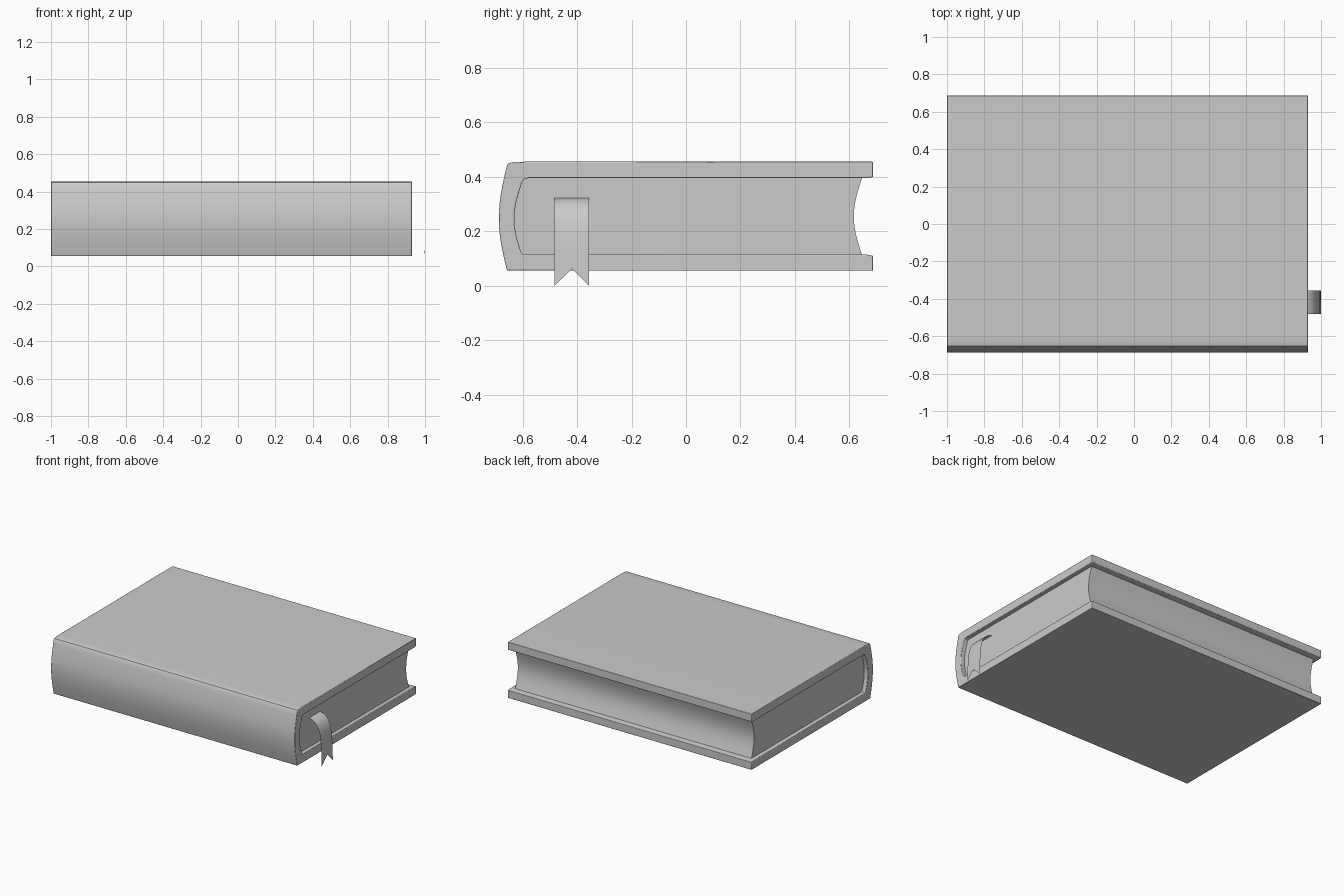
import bpy, bmesh, math

if "Cube" in bpy.data.objects:
    bpy.data.objects.remove(bpy.data.objects["Cube"])

Z0, Z1 = 0.055, 0.455          # outside of the boards
I0, I1 = 0.114, 0.395          # inside of the boards


def bow(y_end, y_mid, z_a, z_b, n=14):
    """Bowed line from z_a to z_b, y_end at both ends and y_mid halfway."""
    pts = []
    for i in range(n + 1):
        t = i / n
        pts.append((y_end + (y_mid - y_end) * math.sin(math.pi * t),
                    z_a + (z_b - z_a) * t))
    return pts


def finish(bm, name, bevel=0.0):
    bmesh.ops.recalc_face_normals(bm, faces=bm.faces[:])
    me = bpy.data.meshes.new(name)
    bm.to_mesh(me)
    bm.free()
    ob = bpy.data.objects.new(name, me)
    bpy.context.collection.objects.link(ob)
    if bevel:
        m = ob.modifiers.new("soft_edges", "BEVEL")
        m.width, m.segments = bevel, 2
        m.limit_method, m.angle_limit = "ANGLE", math.radians(40)
    bpy.ops.object.select_all(action="DESELECT")
    ob.select_set(True)
    bpy.context.view_layer.objects.active = ob
    bpy.ops.object.shade_smooth_by_angle(angle=math.radians(35))
    return ob


def extrude_x(name, profile, x0, x1, bevel):
    """Close a (y, z) profile and extrude it from x0 to x1."""
    bm = bmesh.new()
    face = bm.faces.new([bm.verts.new((x0, y, z)) for y, z in profile])
    res = bmesh.ops.extrude_face_region(bm, geom=[face], use_keep_orig=True)
    moved = [g for g in res["geom"] if isinstance(g, bmesh.types.BMVert)]
    bmesh.ops.translate(bm, verts=moved, vec=(x1 - x0, 0, 0))
    return finish(bm, name, bevel)


# Cover: two boards joined by a rounded spine
outer = bow(-0.657, -0.687, Z0, 0.442) + [(-0.652, 0.449), (-0.638, 0.453), (-0.595, Z1)]
inner = [(-0.575, I1), (-0.59, 0.393), (-0.599, 0.386)] + bow(-0.602, -0.63, 0.378, I0)
cover = outer + [(0.687, Z1), (0.687, 0.399), (0.665, I1)] + inner + [(0.665, I0), (0.687, 0.11), (0.687, Z0)]
extrude_x("cover", cover, -1.0, 0.93, 0.003)

# Page block: fits the spine, hollow fore edge
pages = bow(-0.602, -0.63, I0, 0.378) + [(-0.599, 0.386), (-0.59, 0.393), (-0.575, I1)]
pages += bow(0.646, 0.616, I1, I0)
extrude_x("pages", pages, -0.97, 0.90, 0)

# Bookmark ribbon: thin strip curling down, with a notched end
path = [(0.86, 0.324), (0.90, 0.322), (0.925, 0.314), (0.945, 0.302), (0.962, 0.285),
        (0.975, 0.262), (0.985, 0.23), (0.991, 0.19), (0.995, 0.14), (0.998, 0.09)]
bm = bmesh.new()
rows = [[bm.verts.new((x, y, z)) for y in (-0.482, -0.419, -0.356)] for x, z in path]
rows.append([bm.verts.new((1.0, y, z)) for y, z in ((-0.482, 0), (-0.419, 0.062), (-0.356, 0))])
for a, b in zip(rows, rows[1:]):
    for i in range(2):
        bm.faces.new((a[i], a[i + 1], b[i + 1], b[i]))
finish(bm, "bookmark_ribbon")
